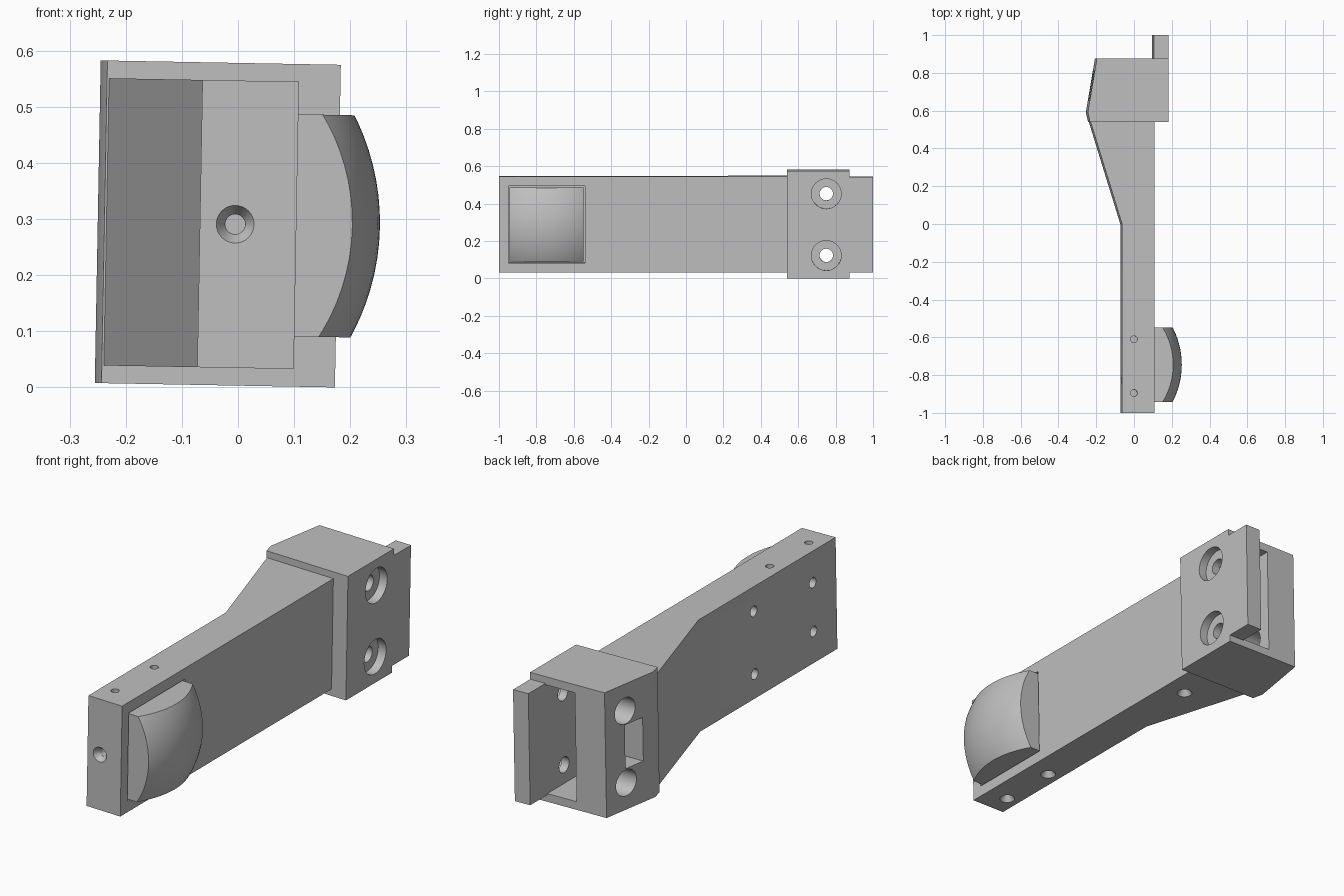
import bpy, bmesh, math
from mathutils import Matrix, Vector

if "Cube" in bpy.data.objects:
    bpy.data.objects.remove(bpy.data.objects["Cube"])

grey = bpy.data.materials.new("plain grey")
grey.diffuse_color = (0.52, 0.52, 0.52, 1)
grey.use_nodes = True
grey.node_tree.nodes["Principled BSDF"].inputs["Base Color"].default_value = grey.diffuse_color

# Whole device leans slightly about the y axis
LEAN = Matrix.Translation((0, 0, 0.2905)) @ Matrix.Rotation(math.radians(1.05), 4, 'Y')
AXES = {'X': Vector((1, 0, 0)), 'Y': Vector((0, 1, 0)), 'Z': Vector((0, 0, 1))}


def make(name, bm):
    bmesh.ops.recalc_face_normals(bm, faces=bm.faces)
    me = bpy.data.meshes.new(name)
    bm.to_mesh(me)
    bm.free()
    me.materials.append(grey)
    ob = bpy.data.objects.new(name, me)
    bpy.context.collection.objects.link(ob)
    return ob


def prism(name, outline, half):
    """Extrude an x-y outline between z = -half and +half."""
    bm = bmesh.new()
    face = bm.faces.new([bm.verts.new((x, y, -half)) for x, y in outline])
    ext = bmesh.ops.extrude_face_region(bm, geom=[face])
    verts = [v for v in ext['geom'] if isinstance(v, bmesh.types.BMVert)]
    bmesh.ops.translate(bm, verts=verts, vec=(0, 0, 2 * half))
    return make(name, bm)


def box(name, x0, x1, y0, y1, half):
    return prism(name, [(x0, y0), (x1, y0), (x1, y1), (x0, y1)], half)


def drill(start, direction, r0, r1, length):
    """Round cutter from start along direction, r0 tapering to r1."""
    d = Vector(direction)
    bm = bmesh.new()
    bmesh.ops.create_cone(bm, cap_ends=True, segments=32, radius1=r0, radius2=r1, depth=length)
    rot = Vector((0, 0, 1)).rotation_difference(d).to_matrix().to_4x4()
    bm.transform(Matrix.Translation(Vector(start) + d * length / 2) @ rot)
    return make("cutter", bm)


def cut(ob, cutters, op='DIFFERENCE'):
    """Apply the cutters to the object and remove them."""
    for c in cutters:
        m = ob.modifiers.new("cut", 'BOOLEAN')
        m.operation, m.solver, m.object = op, 'EXACT', c
        c.hide_render = True
    dg = bpy.context.evaluated_depsgraph_get()
    me = bpy.data.meshes.new_from_object(ob.evaluated_get(dg))
    ob.modifiers.clear()
    ob.data = me
    for c in cutters:
        bpy.data.objects.remove(c)


def screw_hole(p, d):
    """Countersunk mouth followed by a narrow bore."""
    p, d = Vector(p), Vector(d)
    return [drill(p - d * 0.004, d, 0.036, 0.018, 0.03), drill(p, d, 0.0178, 0.0178, 0.09)]


# Arm: straight grip widening towards the head
arm = prism("arm", [(0.104, -1), (0.104, 0.56), (-0.236, 0.56), (-0.236, 0.545),
                    (-0.068, 0), (-0.068, -1)], 0.256)
cutters = screw_hole((-0.005, -1, 0), (0, 1, 0))
for s in (1, -1):
    for y in (0.34, -0.61, -0.895):
        cutters += screw_hole((-0.005, y, s * 0.256), (0, 0, -s))
    for y, z in ((-0.40, 0.144), (-0.83, 0.112)):
        cutters.append(drill((-0.09, y, s * z), (1, 0, 0), 0.024, 0.024, 0.09))
# Shallow seat around the button
cutters.append(box("cutter", 0.08, 0.13, -0.95, -0.54, 0.205))
cut(arm, cutters)

# Domed button: square block intersected with a sphere
button = box("dome_button", 0.08, 0.30, -0.943, -0.547, 0.198)
bm = bmesh.new()
bmesh.ops.create_uvsphere(bm, u_segments=96, v_segments=48, radius=0.425)
bm.transform(Matrix.Translation((-0.172, -0.745, 0)))
cut(button, [make("cutter", bm)], 'INTERSECT')

# Head: five-sided block with a rear pocket, window and access holes
head = prism("head_block", [(0.178, 0.54), (0.178, 0.875), (-0.202, 0.875),
                            (-0.25, 0.59), (-0.238, 0.54)], 0.2875)
cutters = [box("cutter", -0.05, 0.1, 0.62, 0.95, 0.25),
           box("cutter", -0.3, 0.0, 0.655, 0.76, 0.10)]
for s in (1, -1):
    z = s * 0.165
    cutters += [drill((0.2, 0.75, z), (-1, 0, 0), 0.08, 0.08, 0.062),
                drill((0.2, 0.75, z), (-1, 0, 0), 0.036, 0.036, 0.15),
                drill((-0.3, 0.757, z), (1, 0, 0), 0.06, 0.06, 0.3)]
cut(head, cutters)

# Rear mounting tab
tab = box("mounting_tab", 0.1, 0.178, 0.875, 1.0, 0.256)

for ob in (arm, button, head, tab):
    ob.data.transform(LEAN)
    bpy.context.view_layer.objects.active = ob
    for o in bpy.context.selected_objects:
        o.select_set(False)
    ob.select_set(True)
    bpy.ops.object.shade_smooth_by_angle(angle=math.radians(30))
